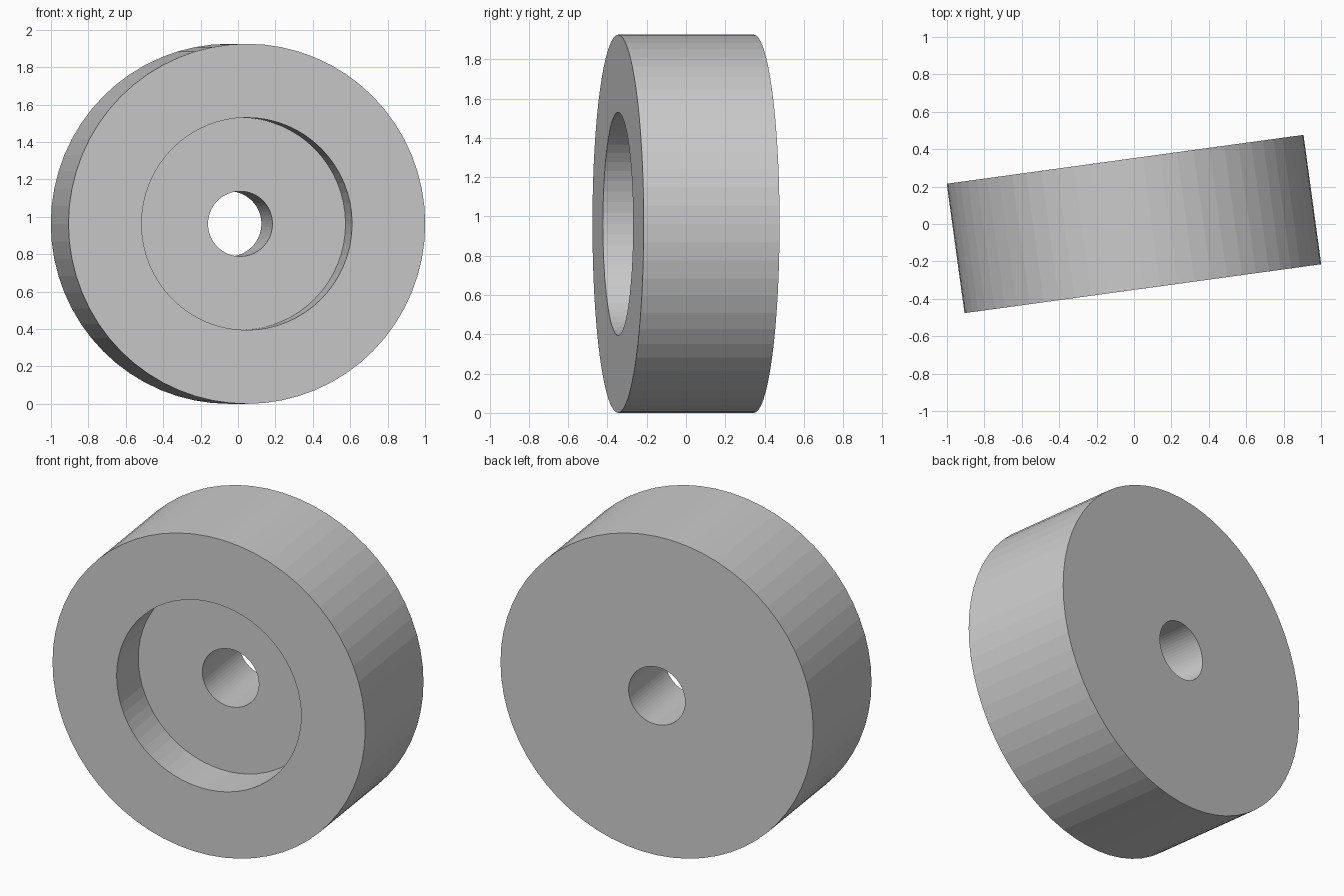
import bpy, bmesh, math
from mathutils import Matrix

if "Cube" in bpy.data.objects:
    bpy.data.objects.remove(bpy.data.objects["Cube"])

SEGMENTS = 64
R_OUT, R_RECESS, R_BORE = 0.9625, 0.568, 0.174
HALF, DEPTH = 0.349, 0.26

# Closed half-section as (radius, position along axle), front is negative
profile = [(R_BORE, HALF), (R_OUT, HALF), (R_OUT, -HALF), (R_RECESS, -HALF),
           (R_RECESS, -HALF + DEPTH), (R_BORE, -HALF + DEPTH)]

# Revolve the section around the axle
bm = bmesh.new()
rings = []
for r, y in profile:
    ring = []
    for i in range(SEGMENTS):
        a = 2 * math.pi * i / SEGMENTS
        ring.append(bm.verts.new((r * math.cos(a), y, r * math.sin(a))))
    rings.append(ring)
for k, ring in enumerate(rings):
    following = rings[(k + 1) % len(rings)]
    for i in range(SEGMENTS):
        j = (i + 1) % SEGMENTS
        bm.faces.new((ring[i], ring[j], following[j], following[i]))
bmesh.ops.recalc_face_normals(bm, faces=bm.faces)

# Turn the wheel slightly and stand it on the ground
bm.transform(Matrix.Translation((0, 0, R_OUT)) @ Matrix.Rotation(math.radians(7.8), 4, 'Z'))
mesh = bpy.data.meshes.new("wheel")
bm.to_mesh(mesh)
bm.free()
wheel = bpy.data.objects.new("wheel", mesh)
bpy.context.collection.objects.link(wheel)
